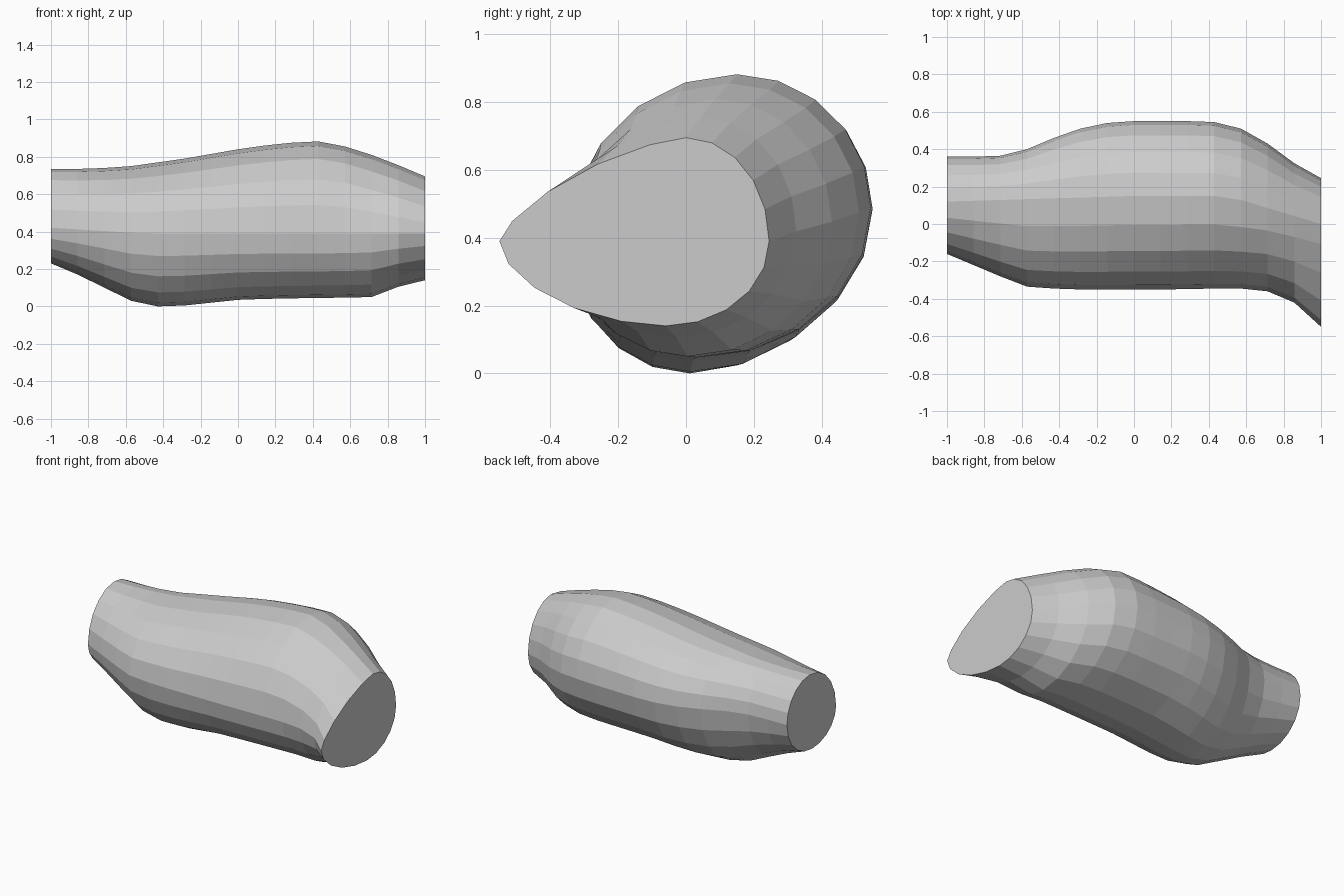
import bpy, bmesh, math

if "Cube" in bpy.data.objects:
    bpy.data.objects.remove(bpy.data.objects["Cube"])

# Extents of the body at 15 even stations along x: y min, y max, z min, z max
SECTIONS = [
    (-.16, .36, .23, .735), (-.22, .36, .17, .735), (-.28, .365, .10, .74),
    (-.335, .40, .03, .75), (-.345, .46, .00, .77), (-.35, .51, .005, .79),
    (-.35, .54, .02, .815), (-.35, .55, .035, .84), (-.35, .55, .04, .86),
    (-.348, .55, .043, .875), (-.345, .545, .045, .882), (-.345, .51, .047, .855),
    (-.36, .43, .05, .81), (-.42, .325, .105, .755), (-.55, .245, .14, .695),
]
# Slowly varying shape values as (x, value) keys
TOP_Y = [(-1, .12), (0, .15), (.5, .15), (1, 0)]
BOTTOM_Y = [(-1, .09), (-.5, .01), (.6, .03), (1, -.06)]
FRONT_Z = [(-1, .42), (-.5, .39), (1, .39)]
BACK_Z = [(-1, .49), (-.2, .48), (.5, .49), (1, .39)]
FRONT_POINT = [(-1, 1), (.55, 1), (.85, 1.2), (1, 1.4)]
SIDES = 20


def lerp(keys, x):
    for (x0, v0), (x1, v1) in zip(keys, keys[1:]):
        if x <= x1 + 1e-6:
            return v0 + (v1 - v0) * (x - x0) / (x1 - x0)
    return keys[-1][1]


def ring(x, y0, y1, z0, z1):
    """Four joined elliptical quadrants through the section's extreme points."""
    pts = []
    for k in range(SIDES):
        a = math.tau * k / SIDES
        c, s = math.cos(a), math.sin(a)
        p = 1
        if c < 0:
            p = lerp(FRONT_POINT, x)
            p = p if s > 0 else 1 + (p - 1) * .3
        cy, sz = abs(c) ** p, abs(s) ** p
        mid_y = lerp(TOP_Y if s > 0 else BOTTOM_Y, x)
        mid_z = lerp(BACK_Z if c > 0 else FRONT_Z, x)
        # blend middles so neighbouring quadrants meet at the extremes
        if abs(c) < 1e-6:
            pts.append((x, mid_y, z1 if s > 0 else z0))
        else:
            pts.append((x, mid_y + ((y1 if c > 0 else y0) - mid_y) * cy,
                        mid_z + ((z1 if s > 0 else z0) - mid_z) * sz))
    return pts


# Lofted, faceted body with flat end caps
bm = bmesh.new()
rings = [[bm.verts.new(p) for p in ring(-1 + i / 7, *s)]
         for i, s in enumerate(SECTIONS)]
for a, b in zip(rings, rings[1:]):
    for k in range(SIDES):
        n = (k + 1) % SIDES
        bm.faces.new((a[k], a[n], b[n], b[k]))
bm.faces.new(rings[0])
bm.faces.new(rings[-1])
bmesh.ops.recalc_face_normals(bm, faces=bm.faces)
mesh = bpy.data.meshes.new("body")
bm.to_mesh(mesh)
bm.free()
body = bpy.data.objects.new("body", mesh)
bpy.context.collection.objects.link(body)
